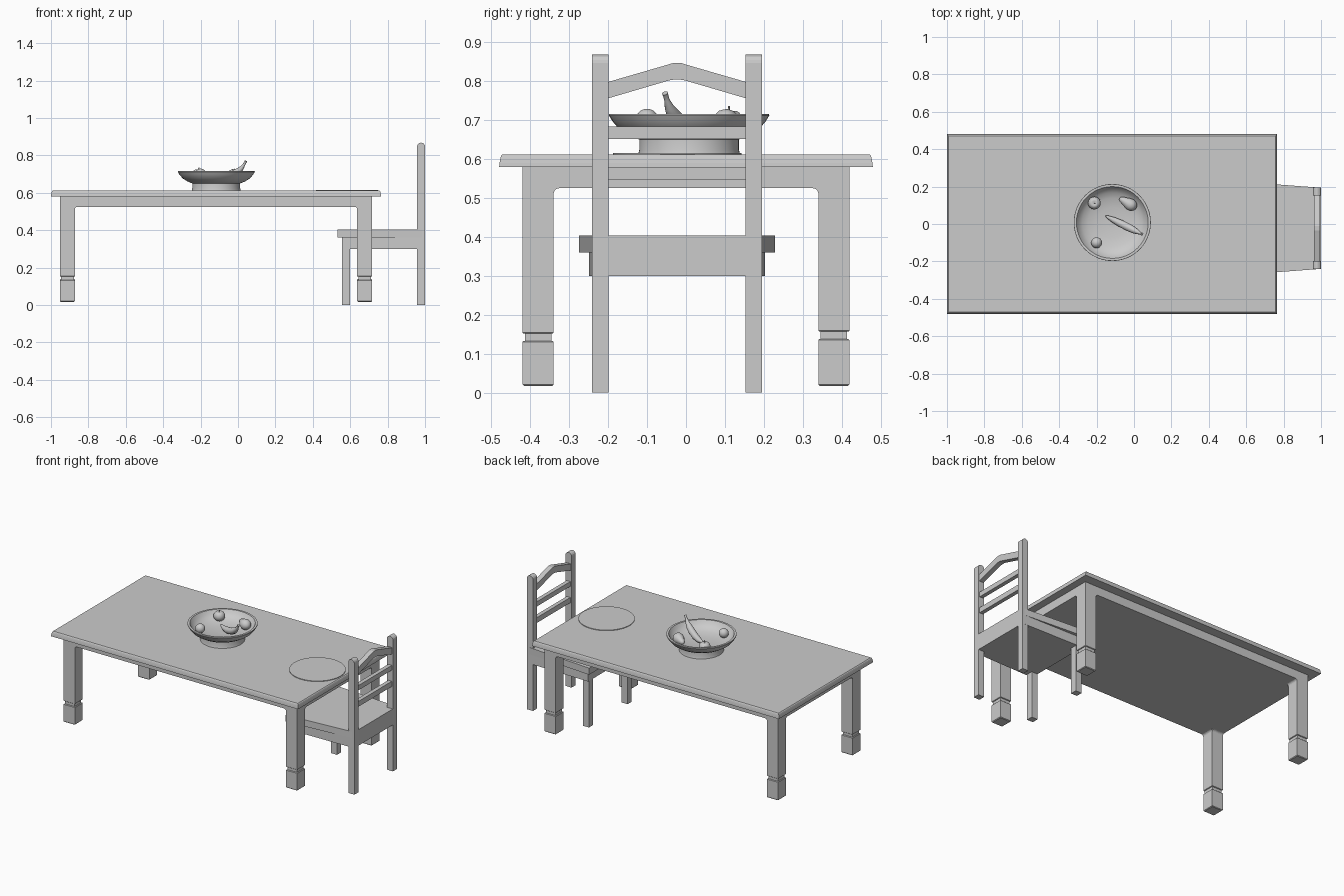
import bpy, bmesh, math
from mathutils import Vector

if "Cube" in bpy.data.objects:
    bpy.data.objects.remove(bpy.data.objects["Cube"])


def finish(name, bm, smooth=None, bevel=0):
    bmesh.ops.recalc_face_normals(bm, faces=bm.faces)
    me = bpy.data.meshes.new(name)
    bm.to_mesh(me)
    bm.free()
    ob = bpy.data.objects.new(name, me)
    bpy.context.collection.objects.link(ob)
    if bevel:
        m = ob.modifiers.new("bevel", 'BEVEL')
        m.width, m.segments = bevel, 2
    if smooth:
        bpy.ops.object.select_all(action='DESELECT')
        bpy.context.view_layer.objects.active = ob
        ob.select_set(True)
        bpy.ops.object.shade_smooth_by_angle(angle=math.radians(smooth))
    return ob


def loft(name, rings, smooth=None, bevel=0):
    """Skin a list of equal-length point rings and cap both ends."""
    bm = bmesh.new()
    vs = [[bm.verts.new(p) for p in r] for r in rings]
    n = len(vs[0])
    for a, b in zip(vs, vs[1:]):
        for i in range(n):
            bm.faces.new((a[i], a[(i + 1) % n], b[(i + 1) % n], b[i]))
    bm.faces.new(vs[0])
    bm.faces.new(vs[-1])
    return finish(name, bm, smooth, bevel)


def rect(x0, x1, y0, y1, z, inset=0):
    x0, x1, y0, y1 = x0 + inset, x1 - inset, y0 + inset, y1 - inset
    return [(x0, y0, z), (x1, y0, z), (x1, y1, z), (x0, y1, z)]


def box(name, x0, x1, y0, y1, z0, z1, bevel=0):
    return loft(name, [rect(x0, x1, y0, y1, z0), rect(x0, x1, y0, y1, z1)], bevel=bevel)


def lathe(name, profile, centre, n=48, smooth=40):
    """Revolve (radius, height) points; zero-radius ends become poles."""
    cx, cy, cz = centre
    bm = bmesh.new()
    vs = [bm.verts.new((cx + r, cy, cz + z)) for r, z in profile]
    edges = [bm.edges.new(e) for e in zip(vs, vs[1:])]
    bmesh.ops.spin(bm, geom=vs + edges, cent=(cx, cy, 0), axis=(0, 0, 1),
                   angle=math.tau, steps=n, use_merge=True)
    bmesh.ops.remove_doubles(bm, verts=bm.verts, dist=1e-5)
    return finish(name, bm, smooth)


def tube(name, path, n=14):
    """Round tube along (x, y, z, radius) points."""
    pts = [Vector(p[:3]) for p in path]
    rings = []
    for i, p in enumerate(pts):
        t = (pts[min(i + 1, len(pts) - 1)] - pts[max(i - 1, 0)]).normalized()
        side = t.cross(Vector((0.4, 0.9, 0))).normalized()
        up = side.cross(t)
        rings.append([p + path[i][3] * (side * math.cos(a) + up * math.sin(a))
                      for a in [math.tau * k / n for k in range(n)]])
    return loft(name, rings, smooth=50)


# Table top with a softened upper edge
TX0, TX1, TY = -1.0, 0.765, 0.48
loft("table_top", [rect(TX0, TX1, -TY, TY, z, i) for z, i in
                   [(0.58, 0), (0.59, 0.001), (0.601, 0.003), (0.608, 0.005), (0.612, 0.009)]])

# Table apron block
AX0, AX1, AY = -0.952, 0.717, 0.42
box("table_apron", AX0, AX1, -AY, AY, 0.525, 0.58)

# Table legs with a grooved foot, plus small curved fillets under the apron
LEG, R = 0.08, 0.014
for sx in (-1, 1):
    for sy in (-1, 1):
        x0 = AX0 if sx < 0 else AX1 - LEG
        y0 = -AY if sy < 0 else AY - LEG
        x1, y1 = x0 + LEG, y0 + LEG
        g = 0.133 if sy < 0 else 0.138
        prof = [(0.017, 0.004), (0.021, 0), (g - 0.003, 0), (g, 0.003), (g, 0.006),
                (g + 0.019, 0.006), (g + 0.019, 0.002), (g + 0.021, 0), (0.53, 0)]
        loft("table_leg", [rect(x0, x1, y0, y1, z, i) for z, i in prof])
        arc = [(0, 0), (R, 0)] + [(R - R * math.sin(a), -R + R * math.cos(a))
                                  for a in [math.pi / 8 * k for k in range(1, 4)]] + [(0, -R)]
        xi, yi = (x1 if sx < 0 else x0), (y1 if sy < 0 else y0)
        loft("leg_fillet_x", [[(xi - sx * u, y, 0.525 + w) for u, w in arc] for y in (y0, y1)])
        loft("leg_fillet_y", [[(x, yi - sy * u, 0.525 + w) for u, w in arc] for x in (x0, x1)])

# Chair seat: slab wider at the front, on a straight apron
CY, HW = -0.023, 0.218
loft("seat", [[(0.532, CY - 0.252, z), (0.985, CY - HW, z), (0.985, CY + HW, z), (0.532, CY + 0.252, z)]
              for z in (0.36, 0.403)])
loft("seat_apron", [[(0.557, CY - 0.226, z), (0.995, CY - HW, z), (0.995, CY + HW, z), (0.557, CY + 0.226, z)]
                    for z in (0.30, 0.361)])
box("seat_back_rail", 0.96, 0.999, CY - HW, CY + HW, 0.30, 0.403)

# Chair legs and round-topped back posts
post = [(0.957, 0), (1.0, 0)] + [(0.9785 + 0.0215 * math.cos(a), 0.8465 + 0.0215 * math.sin(a))
                                 for a in [math.pi * k / 8 for k in range(9)]]
for s in (-1, 1):
    yo, yi = CY + s * HW, CY + s * (HW - 0.042)
    loft("back_post", [[(x, y, z) for x, z in post] for y in (yo, yi)])
    box("chair_front_leg", 0.557, 0.6, min(yo, yi), max(yo, yi), 0, 0.31)

# Chair back slats and peaked top rail
for z0, z1 in ((0.546, 0.58), (0.652, 0.683)):
    box("back_slat", 0.966, 0.992, CY - 0.18, CY + 0.18, z0, z1)
upper = [(-0.18, 0.797), (-0.025, 0.842), (-0.012, 0.846), (0.012, 0.846), (0.025, 0.842), (0.18, 0.797)]
lower = [(0.18, 0.755), (0.02, 0.802), (0.008, 0.804), (-0.008, 0.804), (-0.02, 0.802), (-0.18, 0.755)]
loft("back_top_rail", [[(x, CY + y, z) for y, z in upper + lower] for x in (0.962, 0.995)])

# Round place mat
lathe("place_mat", [(0, 0), (0.165, 0), (0.165, 0.004), (0, 0.004)], (0.583, -0.022, 0.612))

# Fruit bowl on a round foot
BX, BY = -0.116, 0.008
lathe("bowl_foot", [(0, 0), (0.131, 0), (0.128, 0.012), (0.128, 0.044), (0, 0.044)], (BX, BY, 0.612))
lathe("bowl", [(0, 0.65), (0.128, 0.65), (0.155, 0.661), (0.18, 0.677), (0.197, 0.697), (0.206, 0.712),
               (0.205, 0.716), (0.192, 0.716), (0.18, 0.696), (0.16, 0.679), (0.13, 0.667),
               (0.08, 0.658), (0, 0.655)], (BX, BY, 0))


# Apple with stem, and orange
def ball(r, squash, dip):
    p = []
    for k in range(17):
        a = -math.pi / 2 + math.pi * k / 16
        p.append((r * math.cos(a), r * squash * math.sin(a) - dip * max(0, math.sin(a)) ** 12))
    p[0], p[-1] = (0, p[0][1]), (0, p[-1][1])
    return p


lathe("apple", ball(0.034, 0.95, 0.008), (-0.212, 0.112, 0.697), 24, 60)
tube("apple_stem", [(-0.212, 0.112, 0.715, 0.002), (-0.211, 0.111, 0.728, 0.002), (-0.208, 0.11, 0.735, 0.003)], 8)
lathe("orange", ball(0.029, 1, 0), (-0.2, -0.1, 0.7), 24, 60)

# Pear lying on its side
a, b = Vector((0.012, 0.085, 0.697)), Vector((-0.082, 0.141, 0.693))
tube("pear", [(*a.lerp(b, t), r) for t, r in
              [(0, 0.004), (0.03, 0.014), (0.1, 0.024), (0.2, 0.031), (0.33, 0.033), (0.48, 0.030),
               (0.62, 0.024), (0.76, 0.019), (0.87, 0.014), (0.94, 0.007), (0.95, 0.002)]])

# Banana curving up over the rim
tube("banana", [(-0.152, 0.043, 0.683, 0.003), (-0.142, 0.038, 0.680, 0.008), (-0.11, 0.022, 0.676, 0.016),
                (-0.07, 0.002, 0.682, 0.020), (-0.03, -0.018, 0.696, 0.021), (0.0, -0.033, 0.714, 0.018),
                (0.02, -0.043, 0.733, 0.012), (0.032, -0.049, 0.751, 0.007), (0.039, -0.052, 0.763, 0.007),
                (0.043, -0.054, 0.769, 0.008)])
